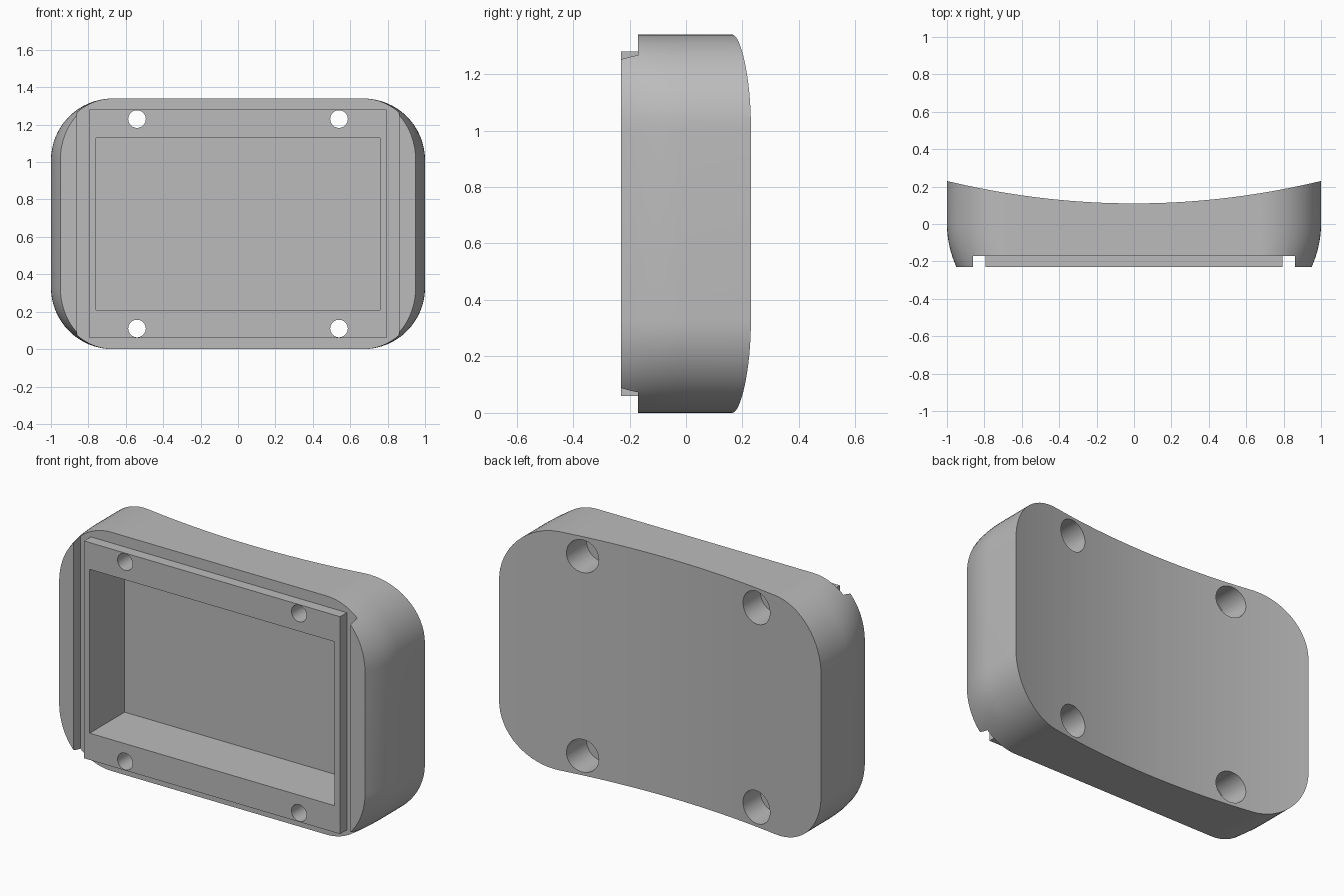
import bpy, bmesh, math
from mathutils import Matrix

if "Cube" in bpy.data.objects:
    bpy.data.objects.remove(bpy.data.objects["Cube"], do_unlink=True)

HEIGHT, RADIUS, FRONT, LEDGE = 1.34, 0.33, -0.23, -0.17
MID = HEIGHT / 2
FLAT = 1 - RADIUS          # x where the corner rounding starts

grey = bpy.data.materials.new("light grey plastic")
grey.use_nodes = True
grey.diffuse_color = (0.5, 0.5, 0.5, 1)
grey.node_tree.nodes["Principled BSDF"].inputs["Base Color"].default_value = (0.5, 0.5, 0.5, 1)


def make_object(name, bm):
    bmesh.ops.recalc_face_normals(bm, faces=bm.faces)
    mesh = bpy.data.meshes.new(name)
    bm.to_mesh(mesh)
    bm.free()
    mesh.materials.append(grey)
    obj = bpy.data.objects.new(name, mesh)
    bpy.context.collection.objects.link(obj)
    return obj


def box(name, half_x, y0, y1, z0, z1):
    bm = bmesh.new()
    place = Matrix.Translation((0, (y0 + y1) / 2, (z0 + z1) / 2))
    bmesh.ops.create_cube(bm, size=1, matrix=place @ Matrix.Diagonal((2 * half_x, y1 - y0, z1 - z0, 1)))
    return make_object(name, bm)


def rod(name, radius, x, z, y0, y1):
    bm = bmesh.new()
    place = Matrix.Translation((x, (y0 + y1) / 2, z)) @ Matrix.Rotation(math.pi / 2, 4, "X")
    bmesh.ops.create_cone(bm, cap_ends=True, segments=48, radius1=radius, radius2=radius,
                          depth=y1 - y0, matrix=place)
    return make_object(name, bm)


def combine(target, other, operation):
    other.hide_render = True
    mod = target.modifiers.new(operation, "BOOLEAN")
    mod.operation, mod.solver, mod.object = operation, "EXACT", other
    bpy.context.view_layer.objects.active = target
    bpy.ops.object.modifier_apply(modifier=mod.name)
    bpy.data.objects.remove(other, do_unlink=True)


# Columns of the rounded outline: x position and half height
corner = [math.radians(90 * i / 16) for i in range(17)]
right = [(FLAT + RADIUS * math.sin(a), MID - RADIUS + RADIUS * math.cos(a)) for a in corner]
middle = [(FLAT * i / 12, MID) for i in range(-11, 12)]
columns = [(-x, h) for x, h in reversed(right)] + middle + right

# Body: flared sides towards the front, concave curved back
levels = [FRONT * (1 - i / 10) for i in range(11)] + [None]
bm = bmesh.new()
rings = []
for y in levels:
    squeeze = 0 if y is None else 0.05 * (y / FRONT) ** 2
    top, bottom = [], []
    for x, h in columns:
        over = max(abs(x) - FLAT, 0)
        px = x - math.copysign(over * squeeze / RADIUS, x)
        py = 0.11 + 0.12 * x * x if y is None else y
        top.append(bm.verts.new((px, py, MID + h)))
        bottom.append(bm.verts.new((px, py, MID - h)))
    rings.append((top, bottom))
for (t0, b0), (t1, b1) in zip(rings, rings[1:]):
    loop0, loop1 = t0 + b0[::-1], t1 + b1[::-1]
    for i in range(len(loop0)):
        j = (i + 1) % len(loop0)
        bm.faces.new((loop0[i], loop0[j], loop1[j], loop1[i]))
for top, bottom in (rings[0], rings[-1]):
    for i in range(len(top) - 1):
        bm.faces.new((top[i], top[i + 1], bottom[i + 1], bottom[i]))
housing = make_object("housing", bm)

# Recessed front ledge with the raised central frame and its pocket
combine(housing, box("ledge_cutter", 0.86, -0.5, LEDGE, -0.2, 1.6), "DIFFERENCE")
combine(housing, box("frame", 0.795, FRONT, LEDGE + 0.03, 0.06, 1.28), "UNION")
combine(housing, box("pocket_cutter", 0.76, -0.5, 0.08, 0.21, 1.13), "DIFFERENCE")

# Screw holes with wide counterbores from the back
for x in (-0.54, 0.54):
    for z in (0.11, 1.23):
        combine(housing, rod("screw_cutter", 0.047, x, z, -0.5, 0.5), "DIFFERENCE")
        combine(housing, rod("counterbore_cutter", 0.092, x, z, -0.02, 0.5), "DIFFERENCE")

# Smooth curved walls, crisp edges
bpy.ops.object.select_all(action="DESELECT")
housing.select_set(True)
bpy.context.view_layer.objects.active = housing
bpy.ops.object.shade_smooth_by_angle(angle=math.radians(25))
